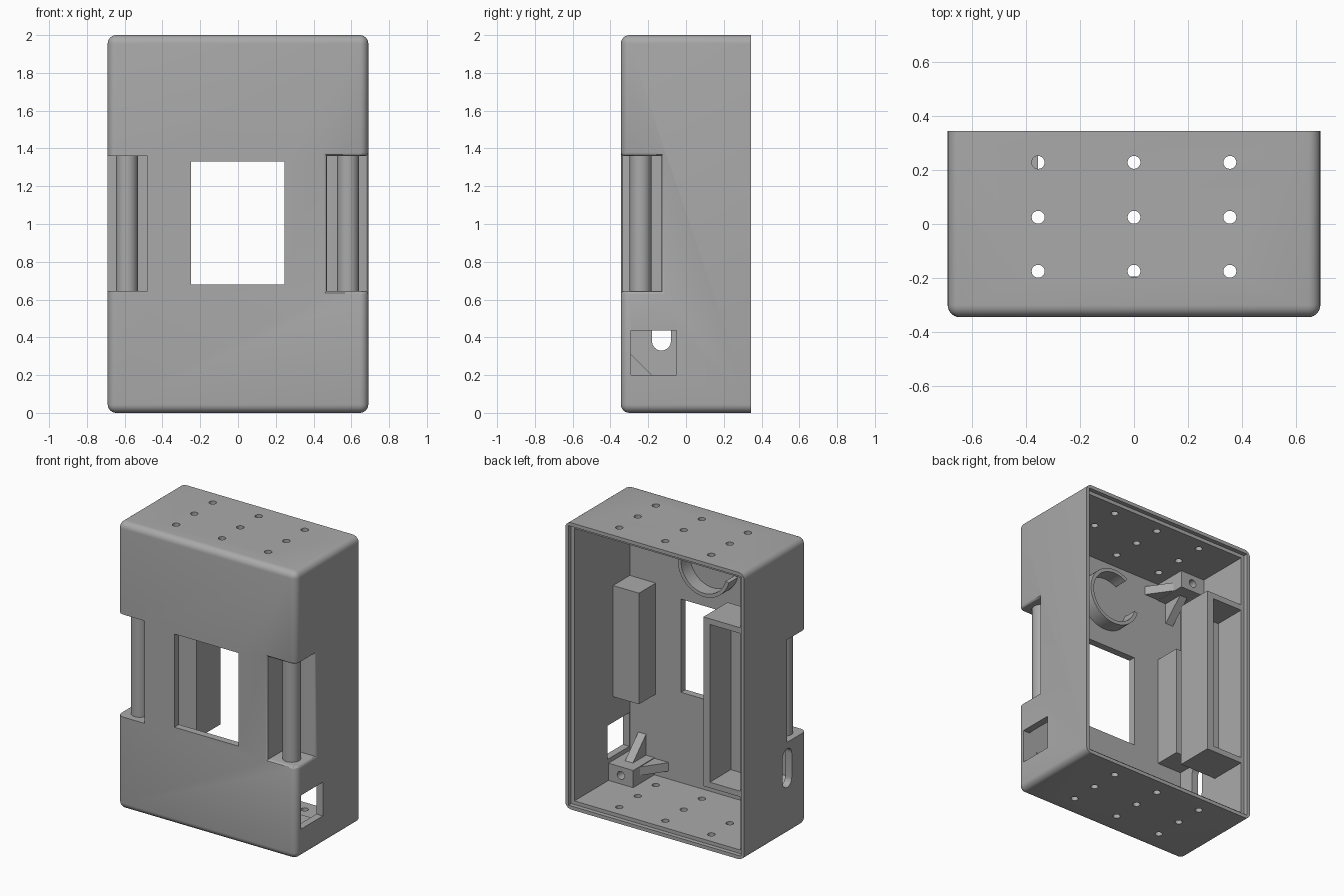
import bpy, bmesh, math
from mathutils import Matrix, Vector

if "Cube" in bpy.data.objects:
    bpy.data.objects.remove(bpy.data.objects["Cube"], do_unlink=True)

grey = bpy.data.materials.new("plain_grey")
grey.use_nodes = True
grey.diffuse_color = (0.4, 0.4, 0.4, 1)
grey.node_tree.nodes["Principled BSDF"].inputs["Base Color"].default_value = (0.4, 0.4, 0.4, 1)

HX, HY, H, WALL = 0.69, 0.345, 2.0, 0.05
IX, FRONT = HX - WALL, -HY + WALL      # inner side wall and inner front wall


def finish(name, bm):
    bmesh.ops.recalc_face_normals(bm, faces=bm.faces)
    mesh = bpy.data.meshes.new(name)
    bm.to_mesh(mesh)
    bm.free()
    mesh.materials.append(grey)
    ob = bpy.data.objects.new(name, mesh)
    bpy.context.collection.objects.link(ob)
    return ob


def box(name, xs, ys, zs):
    bm = bmesh.new()
    size = [b - a for a, b in (xs, ys, zs)]
    mid = [(a + b) / 2 for a, b in (xs, ys, zs)]
    bmesh.ops.create_cube(bm, size=1, matrix=Matrix.Translation(mid) @ Matrix.Diagonal((*size, 1)))
    return finish(name, bm)


def cylinder(name, centre, radius, length, axis="Z", sides=32):
    turn = {"X": Matrix.Rotation(math.pi / 2, 4, "Y"),
            "Y": Matrix.Rotation(math.pi / 2, 4, "X"), "Z": Matrix()}[axis]
    bm = bmesh.new()
    bmesh.ops.create_cone(bm, cap_ends=True, segments=sides, radius1=radius, radius2=radius,
                          depth=length, matrix=Matrix.Translation(centre) @ turn)
    return finish(name, bm)


def prism(name, points, offset):
    bm = bmesh.new()
    face = bm.faces.new([bm.verts.new(p) for p in points])
    new = bmesh.ops.extrude_face_region(bm, geom=[face])["geom"]
    bmesh.ops.translate(bm, vec=Vector(offset), verts=[v for v in new if isinstance(v, bmesh.types.BMVert)])
    return finish(name, bm)


def combine(target, tool, operation="DIFFERENCE"):
    tool.hide_render = True
    mod = target.modifiers.new("combine", "BOOLEAN")
    mod.operation, mod.object, mod.solver = operation, tool, "EXACT"
    bpy.context.view_layer.objects.active = target
    bpy.ops.object.modifier_apply(modifier=mod.name)
    bpy.data.objects.remove(tool, do_unlink=True)


def smooth(ob):
    bpy.ops.object.select_all(action="DESELECT")
    ob.select_set(True)
    bpy.context.view_layer.objects.active = ob
    bpy.ops.object.shade_smooth_by_angle(angle=math.radians(30))


# Case: rounded everywhere except around the open back
case = box("case", (-HX, HX), (-HY, HY), (0, H))
bm = bmesh.new()
bm.from_mesh(case.data)
edges = [e for e in bm.edges if any(v.co.y < 0 for v in e.verts)]
bmesh.ops.bevel(bm, geom=edges, offset=0.045, segments=6, profile=0.5, affect="EDGES")
bm.to_mesh(case.data)
bm.free()

# Cavity and the stepped seat for a lid
combine(case, box("cavity", (-IX, IX), (FRONT, 1), (WALL, H - WALL)))
combine(case, box("lid_seat", (-IX - 0.025, IX + 0.025), (HY - 0.03, 1), (0.025, H - 0.025)))

# Handle recesses, walled off from the cavity
Z0, Z1, RECESS_Y = 0.645, 1.36, -0.13
for side, inner in ((1, 0.47), (-1, 0.48)):
    xs = sorted((side * (inner - 0.03), side * (HX - 0.02)))
    combine(case, box("recess_shell", xs, (-HY + 0.02, RECESS_Y + 0.02), (Z0 - 0.03, Z1 + 0.03)), "UNION")
    xs = sorted((side * inner, side))
    combine(case, box("recess_cut", xs, (-1, RECESS_Y), (Z0, Z1)))

# Softened rim on the left recess
bm = bmesh.new()
bm.from_mesh(case.data)
rim = []
for e in bm.edges:
    mid = (e.verts[0].co + e.verts[1].co) / 2
    on_recess = all(v.co.x > 0.46 and v.co.y < RECESS_Y + 0.001
                    and Z0 - 0.001 < v.co.z < Z1 + 0.001 for v in e.verts)
    if on_recess and (mid.y < -HY + 0.02 or mid.x > HX - 0.02):
        rim.append(e)
bmesh.ops.bevel(bm, geom=rim, offset=0.018, segments=3, profile=0.5, affect="EDGES", clamp_overlap=True)
bm.to_mesh(case.data)
bm.free()

# Openings: front window, side window, side slot, vent holes
combine(case, box("window_cut", (-0.25, 0.245), (-1, -0.2), (0.68, 1.33)))
combine(case, box("side_window_cut", (0.6, 1), (-0.29, -0.05), (0.2, 0.435)))
slot = box("slot_cut", (-0.8, -0.6), (-0.18, -0.08), (0.38, 0.55))
for z in (0.38, 0.55):
    combine(slot, cylinder("slot_end", (-0.7, -0.13, z), 0.05, 0.2, "X"), "UNION")
combine(case, slot)
for x in (-0.355, 0, 0.355):
    for y in (-0.175, 0.025, 0.228):
        combine(case, cylinder("vent_cut", (x, y, 1), 0.024, 3, sides=20))
smooth(case)

# Handle bars
for label, x in (("left", 0.583), ("right", -0.588)):
    smooth(cylinder(label + "_handle_bar", (x, -0.24, (Z0 + Z1) / 2), 0.058, Z1 - Z0 + 0.01))

# Tall tray on the right wall, open to the back
tray = box("tray", (-IX - 0.01, -0.355), (0.05, 0.315), (0.42, 1.6))
combine(tray, box("tray_cut", (-IX, -0.405), (0.085, 1), (0.46, 1.56)))

# Open clip ring on the inside of the front wall
bm = bmesh.new()
steps, start, stop = 40, math.radians(-165), math.radians(122)
rings = []
for i in range(steps + 1):
    a = start + (stop - start) * i / steps
    rings.append([bm.verts.new((r * math.cos(a), y, 1.65 + r * math.sin(a)))
                  for r, y in ((0.2, FRONT - 0.01), (0.2, -0.195), (0.175, -0.195), (0.175, FRONT - 0.01))])
for a, b in zip(rings, rings[1:]):
    for k in range(4):
        bm.faces.new((a[k], a[(k + 1) % 4], b[(k + 1) % 4], b[k]))
bm.faces.new(rings[0])
bm.faces.new(rings[-1])
smooth(finish("clip_ring", bm))

# Screw posts in the four corners, each with two triangular webs
for side, side_name in ((1, "left"), (-1, "right")):
    for up, level in ((1, "lower"), (-1, "upper")):
        name = side_name + "_" + level

        def height(z):
            return z if up > 0 else H - z

        xs = sorted((side * 0.45, side * (IX + 0.01)))
        zs = sorted((height(WALL - 0.01), height(0.17)))
        post = box(name + "_screw_post", xs, (FRONT - 0.01, -0.06), zs)
        combine(post, cylinder("screw_cut", (side * 0.545, -0.06, height(0.11)), 0.028, 0.3, "Y", 20))
        smooth(post)
        z = height(0.165)
        prism(name + "_side_web", [(side * 0.455, -0.13, z), (side * 0.455, FRONT, z),
                                   (side * 0.34, FRONT, z)], (0, 0, -0.06 * up))
        x = side * 0.515
        prism(name + "_top_web", [(x, -0.14, height(0.16)), (x, FRONT, height(0.16)),
                                  (x, FRONT, height(0.315))], (side * 0.06, 0, 0))
